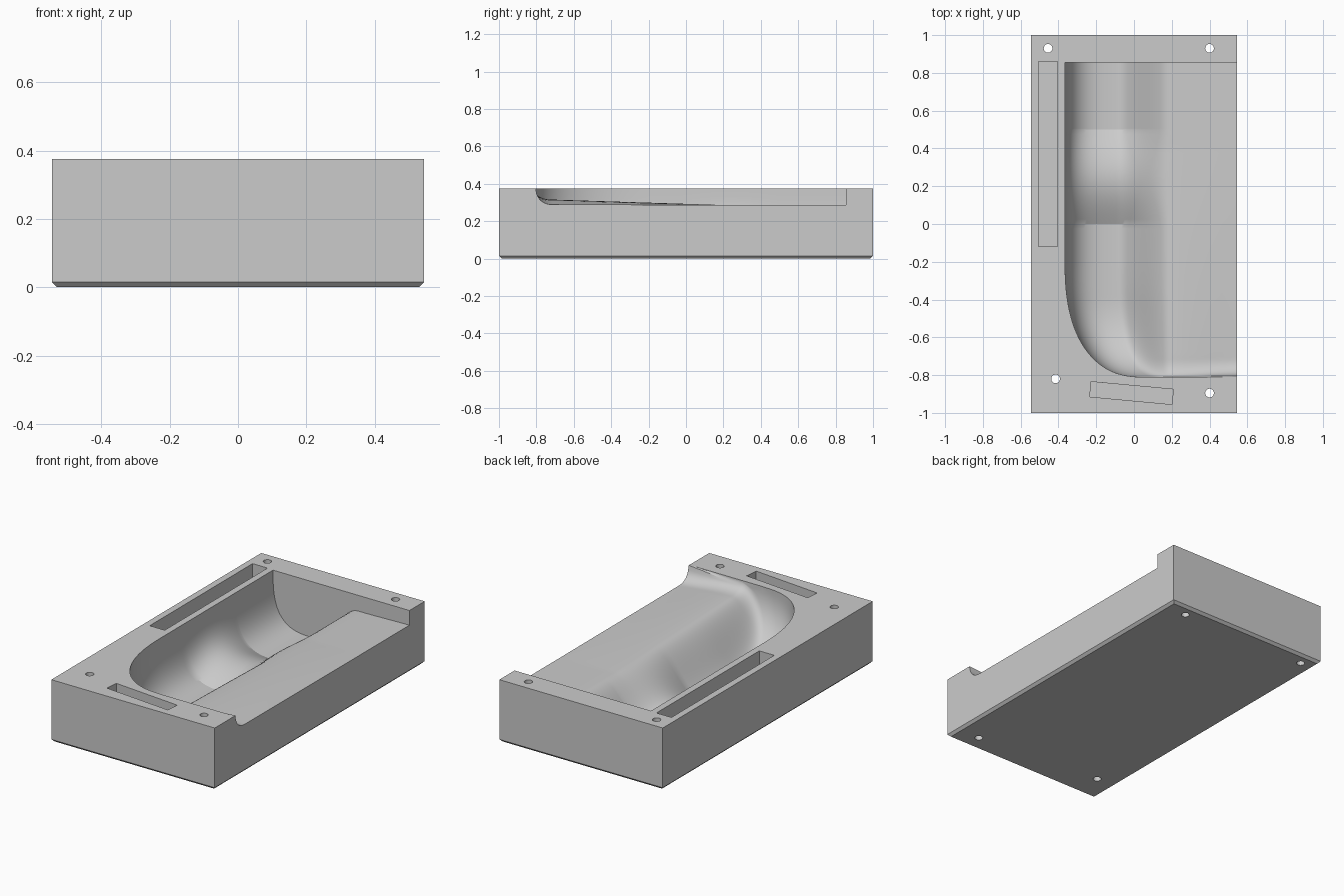
import bpy, bmesh, math
from mathutils import Matrix

if "Cube" in bpy.data.objects:
    bpy.data.objects.remove(bpy.data.objects["Cube"], do_unlink=True)

TOP = 0.375      # top face of the block
BRIM = 0.377     # cavity sections start just above the top face

grey = bpy.data.materials.new("plain_grey")
grey.use_nodes = True
grey.diffuse_color = (0.6, 0.6, 0.6, 1)
grey.node_tree.nodes["Principled BSDF"].inputs["Base Color"].default_value = (0.6, 0.6, 0.6, 1)


def make_object(name, bm):
    bmesh.ops.recalc_face_normals(bm, faces=bm.faces)
    mesh = bpy.data.meshes.new(name)
    bm.to_mesh(mesh)
    bm.free()
    mesh.materials.append(grey)
    obj = bpy.data.objects.new(name, mesh)
    bpy.context.collection.objects.link(obj)
    return obj


def box(name, cx, cy, z0, z1, sx, sy, angle=0.0, chamfer=0.0):
    bm = bmesh.new()
    place = (Matrix.Translation((cx, cy, (z0 + z1) / 2))
             @ Matrix.Rotation(math.radians(angle), 4, 'Z')
             @ Matrix.Diagonal((sx, sy, z1 - z0, 1)))
    bmesh.ops.create_cube(bm, size=1, matrix=place)
    if chamfer:
        low = [e for e in bm.edges if all(v.co.z < z0 + 0.001 for v in e.verts)]
        bmesh.ops.bevel(bm, geom=low, offset=chamfer, segments=1, affect='EDGES')
    return make_object(name, bm)


def rod(name, cx, cy):
    bm = bmesh.new()
    bmesh.ops.create_cone(bm, cap_ends=True, segments=32, radius1=0.023, radius2=0.023,
                          depth=1, matrix=Matrix.Translation((cx, cy, 0.2)))
    return make_object(name, bm)


def clamp(t):
    return min(max(t, 0.0), 1.0)


def rounded(t, n=2.2):
    """Rises from 0 to 1 like the corner of a superellipse."""
    return (1 - (1 - clamp(t)) ** n) ** (1 / n)


def section(y):
    """Closed cross-section of the cavity at one station."""
    left = 0.05 - 0.415 * rounded(1 - clamp((-0.2 - y) / 0.61), 2.4)
    ridge_x = 0.2
    low_x = left + 0.48 * (ridge_x - left)
    bump = 0.08 * math.sin(math.pi * clamp((0.5 - y) / 0.5))
    depth = (BRIM - 0.038 - bump) * rounded((y + 0.812) / 0.42)
    ridge = (BRIM - 0.28 - 0.035 * clamp((0.4 - y) / 1.1)) * rounded((y + 0.812) / 0.1)
    shelf = (BRIM - 0.287) * rounded((y + 0.802) / 0.09)
    depth = max(depth, ridge)
    pts = []
    for i in range(25):                       # rounded left wall
        a = math.pi / 2 * i / 24
        u, v = math.cos(a) ** (2 / 3), math.sin(a) ** (2 / 3)
        pts.append((low_x - (low_x - left) * u, BRIM - depth * v))
    for i in range(1, 21):                    # slope up to the ridge
        t = i / 20
        s = t * t * (3 - 2 * t)
        pts.append((low_x + (ridge_x - low_x) * t, BRIM - depth + (depth - ridge) * s))
    for i in range(1, 7):                     # shelf running out of the open side
        t = i / 6
        s = t * t * (3 - 2 * t)
        pts.append((ridge_x + 0.4 * t, BRIM - ridge + (ridge - shelf) * s))
    pts += [(0.6, 0.5), (left, 0.5)]
    return [(x, y, z) for x, z in pts]


# Cavity solid lofted through its sections
stations = [-0.811 + 0.611 * (i / 36) ** 2 for i in range(37)]
stations += [-0.2 + 0.7 * i / 28 for i in range(1, 29)]
stations += [0.505, 0.6, 0.855]
bm = bmesh.new()
rings = [[bm.verts.new(p) for p in section(y)] for y in stations]
count = len(rings[0])
for a, b in zip(rings, rings[1:]):
    for i in range(count):
        j = (i + 1) % count
        bm.faces.new((a[i], a[j], b[j], b[i]))
bm.faces.new(rings[0])
bm.faces.new(rings[-1])
cutters = [make_object("cavity_cutter", bm)]

# Slots and through holes
cutters.append(box("side_slot_cutter", -0.455, 0.37, 0.255, 0.5, 0.1, 0.98))
cutters.append(box("front_slot_cutter", -0.013, -0.895, 0.255, 0.5, 0.437, 0.08, angle=-5.3))
for x, y in ((-0.455, 0.93), (0.4, 0.93), (-0.415, -0.82), (0.4, -0.895)):
    cutters.append(rod("hole_cutter", x, y))

# Block with chamfered foot
block = box("mould_block", 0, 0, 0, TOP, 1.09, 2, chamfer=0.015)
bpy.context.view_layer.objects.active = block
for cutter in cutters:
    cutter.hide_render = True
    mod = block.modifiers.new(cutter.name, 'BOOLEAN')
    mod.operation = 'DIFFERENCE'
    mod.solver = 'EXACT'
    mod.object = cutter
    bpy.ops.object.modifier_apply(modifier=mod.name)
for cutter in cutters:
    bpy.data.objects.remove(cutter, do_unlink=True)

bpy.ops.object.select_all(action='DESELECT')
block.select_set(True)
bpy.ops.object.shade_smooth_by_angle(angle=math.radians(22))
